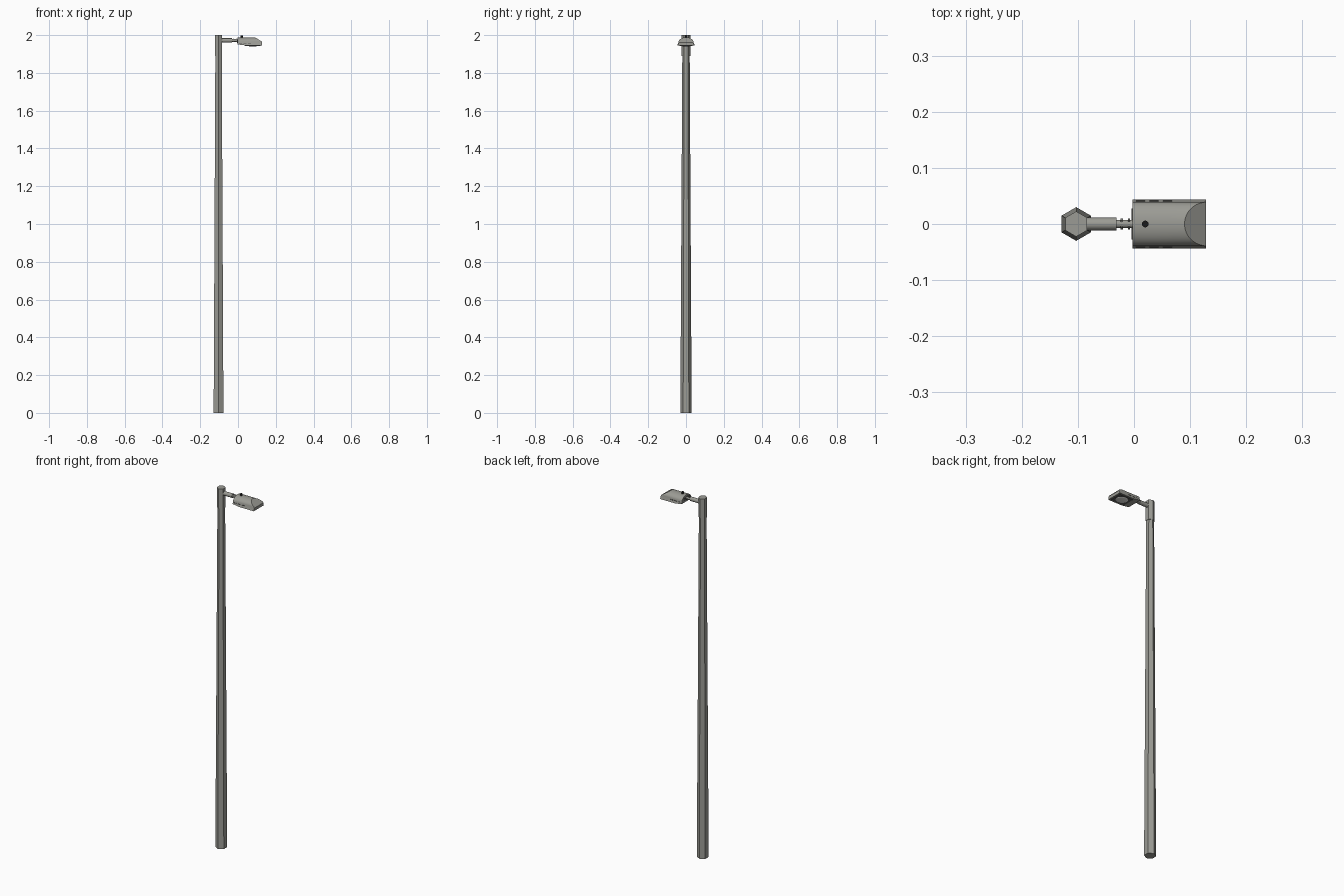
import bpy, bmesh, math
from mathutils import Matrix, Vector

if "Cube" in bpy.data.objects:
    bpy.data.objects.remove(bpy.data.objects["Cube"])


def mat(name, c):
    m = bpy.data.materials.new(name)
    m.diffuse_color = (*c, 1)
    m.use_nodes = True
    m.node_tree.nodes["Principled BSDF"].inputs["Base Color"].default_value = m.diffuse_color
    return m


STEEL = mat("grey_steel", (0.33, 0.33, 0.30))
DARK = mat("dark_grey", (0.10, 0.10, 0.095))
BLACK = mat("black", (0.01, 0.01, 0.01))
LENS = mat("pale_lens", (0.75, 0.75, 0.72))
PX = -0.103   # pole centre
AZ = 1.972    # arm height


def make(name, bm, m, smooth=False):
    bmesh.ops.recalc_face_normals(bm, faces=bm.faces[:])
    me = bpy.data.meshes.new(name)
    bm.to_mesh(me)
    bm.free()
    ob = bpy.data.objects.new(name, me)
    bpy.context.collection.objects.link(ob)
    me.materials.append(m)
    if smooth:
        bpy.context.view_layer.objects.active = ob
        ob.select_set(True)
        bpy.ops.object.shade_smooth_by_angle(angle=math.radians(35))
        ob.select_set(False)
    return ob


def rod(name, a, b, r1, r2, n, m, smooth=False, turn=0.0):
    # tapered prism between two points
    a, b = Vector(a), Vector(b)
    d = b - a
    bm = bmesh.new()
    M = (Matrix.Translation((a + b) / 2) @ d.to_track_quat('Z', 'Y').to_matrix().to_4x4()
         @ Matrix.Rotation(turn, 4, 'Z'))
    bmesh.ops.create_cone(bm, cap_ends=True, segments=n, radius1=r1, radius2=r2,
                          depth=d.length, matrix=M)
    return make(name, bm, m, smooth)


def box(name, c, s, m):
    bm = bmesh.new()
    bmesh.ops.create_cube(bm, size=1, matrix=Matrix.Translation(c) @ Matrix.Diagonal((*s, 1)))
    return make(name, bm, m)


def hexagon(name, z0, z1, r0, r1):
    # six-sided prism with corners on +y and -y
    bm = bmesh.new()
    rings = [[bm.verts.new((PX + r * math.sin(i * math.pi / 3), r * math.cos(i * math.pi / 3), z))
              for i in range(6)] for r, z in ((r0, z0), (r1, z1))]
    bm.faces.new(rings[0])
    bm.faces.new(rings[1])
    for i in range(6):
        j = (i + 1) % 6
        bm.faces.new((rings[0][i], rings[0][j], rings[1][j], rings[1][i]))
    return make(name, bm, STEEL)


# Pole and top sleeve
hexagon("pole", 0, 1.92, 0.030, 0.0195)
hexagon("pole_sleeve", 1.89, 2.0, 0.0225, 0.0225)

# Arm, narrower knuckle and its bolts
rod("arm", (PX + 0.015, 0, AZ), (-0.031, 0, AZ), 0.0115, 0.0115, 16, STEEL, True)
rod("knuckle", (-0.033, 0, AZ), (0.004, 0, AZ), 0.0075, 0.0075, 12, STEEL, True)
for k, x in enumerate((-0.022, -0.009)):
    rod(f"knuckle_collar_{k}", (x - 0.002, 0, AZ), (x + 0.002, 0, AZ), 0.0095, 0.0095, 12, STEEL)
    for s in (-1, 1):
        rod(f"knuckle_bolt_{k}_{s}", (x, s * 0.005, AZ + 0.004), (x, s * 0.005, AZ + 0.011),
            0.002, 0.002, 6, DARK)

# Lamp head: arched section lofted along x, nose cut by a slanting plane
TOP, SHOULDER = 1.988, 1.961
half = [(0.044, 1.945), (0.0395, SHOULDER)]
arch = [(0.0395 * math.cos(i * math.pi / 18),
         SHOULDER + (TOP - SHOULDER) * math.sin(i * math.pi / 18) ** 0.9) for i in range(1, 18)]
section = half + arch + [(-y, z) for y, z in reversed(half)]


def nose(z):
    return min(0.128, 0.09 + (TOP - z) * 1.65)


bm = bmesh.new()
rings = []
for t in range(3):
    ring = []
    for y, z in section:
        x = (-0.003, 0.04, nose(z))[t]
        zz = z + 0.006 if (t == 0 and z < 1.95) else z
        ring.append(bm.verts.new((x, y, zz)))
    rings.append(ring)
n = len(section)
for a, b in zip(rings, rings[1:]):
    for i in range(n):
        j = (i + 1) % n
        bm.faces.new((a[i], a[j], b[j], b[i]))
bm.faces.new(rings[0])
# front: slanted cut plus upright lip
low = [v for v in rings[2] if v.co.z < 1.9655]
left = [v for v in low if v.co.y > 0]
right = [v for v in low if v.co.y < 0]
bm.faces.new(left + right)
bm.faces.new([left[-1]] + [v for v in rings[2] if v not in low] + [right[0]])
make("lamp_head", bm, STEEL, True)

# Photocell on top
rod("photocell", (0.02, 0, 1.984), (0.02, 0, 1.998), 0.006, 0.006, 16, BLACK, True)

# Underside: frame and shallow lens
box("lens_frame", (0.078, 0, 1.9448), (0.084, 0.07, 0.003), DARK)
bm = bmesh.new()
bmesh.ops.create_uvsphere(bm, u_segments=24, v_segments=10, radius=1,
                          matrix=Matrix.Translation((0.078, 0, 1.944)) @
                          Matrix.Diagonal((0.032, 0.030, 0.004, 1)))
make("lens", bm, LENS, True)

# Dark vent slots along both sides and the rear plate
for s in (-1, 1):
    for i in range(3):
        box(f"side_slot_{s}_{i}", (0.012 + i * 0.024, s * 0.0408, 1.958), (0.016, 0.003, 0.003), DARK)
box("rear_plate", (-0.0035, 0, 1.967), (0.002, 0.056, 0.016), DARK)
